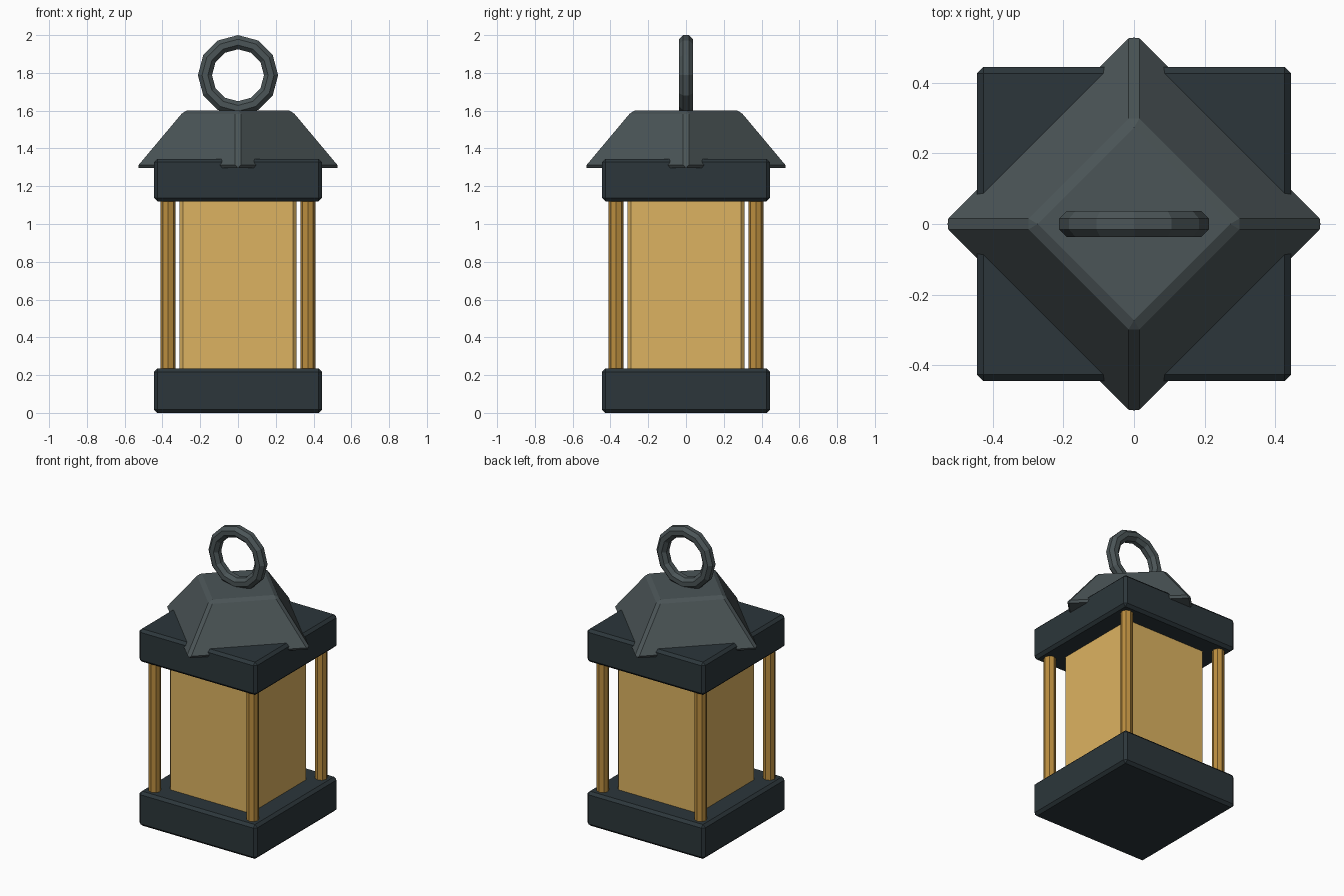
import bpy, bmesh, math
from mathutils import Matrix

if "Cube" in bpy.data.objects:
    bpy.data.objects.remove(bpy.data.objects["Cube"])


def material(name, rgb):
    m = bpy.data.materials.new(name)
    m.diffuse_color = (*rgb, 1)
    m.use_nodes = True
    m.node_tree.nodes["Principled BSDF"].inputs["Base Color"].default_value = m.diffuse_color
    return m


IRON = material("dark_iron", (0.025, 0.037, 0.043))
ROOF = material("roof_metal", (0.07, 0.09, 0.095))
BRASS = material("brass", (0.50, 0.27, 0.05))
GLASS = material("amber_glass", (0.72, 0.45, 0.12))


def finish(name, bm, mat, bevel=0.0):
    bmesh.ops.recalc_face_normals(bm, faces=bm.faces)
    me = bpy.data.meshes.new(name)
    bm.to_mesh(me)
    bm.free()
    ob = bpy.data.objects.new(name, me)
    bpy.context.collection.objects.link(ob)
    me.materials.append(mat)
    if bevel:
        b = ob.modifiers.new("bevel", "BEVEL")
        b.width = bevel
        b.segments = 1
        b.limit_method = 'ANGLE'
    return ob


def box(name, half, z0, z1, mat, bevel):
    bm = bmesh.new()
    bmesh.ops.create_cube(bm, size=1, matrix=Matrix.Translation((0, 0, (z0 + z1) / 2))
                          @ Matrix.Diagonal((2 * half, 2 * half, z1 - z0, 1)))
    return finish(name, bm, mat, bevel)


def cone(name, x, y, z0, z1, r0, r1, sides, mat, bevel=0.0):
    bm = bmesh.new()
    bmesh.ops.create_cone(bm, cap_ends=True, segments=sides, radius1=r0, radius2=r1,
                          depth=z1 - z0, matrix=Matrix.Translation((x, y, (z0 + z1) / 2)))
    return finish(name, bm, mat, bevel)


# Base, upper slab and glass body
box("base", 0.445, 0.0, 0.235, IRON, 0.018)
box("upper_slab", 0.445, 1.12, 1.345, IRON, 0.018)
box("glass_body", 0.31, 0.2, 1.15, GLASS, 0.018)

# Corner posts
for sx in (-1, 1):
    for sy in (-1, 1):
        cone("corner_post", sx * 0.37, sy * 0.37, 0.2, 1.15, 0.039, 0.039, 8, BRASS)

# Four-sided roof turned 45 degrees to the body
cone("roof", 0, 0, 1.296, 1.6, 0.555, 0.30, 4, ROOF, 0.019)

# Hanging ring, upright in the XZ plane
bm = bmesh.new()
N, M, R, r, cz = 12, 8, 0.175, 0.0405, 1.7875
rows = []
for i in range(N):
    a = 2 * math.pi * i / N
    row = []
    for j in range(M):
        b = 2 * math.pi * (j + 0.5) / M
        d = R + r * math.cos(b)
        row.append(bm.verts.new((d * math.cos(a), r * math.sin(b), cz + d * math.sin(a))))
    rows.append(row)
for i in range(N):
    for j in range(M):
        p, q, k = rows[i], rows[(i + 1) % N], (j + 1) % M
        bm.faces.new((p[j], q[j], q[k], p[k]))
finish("hanging_ring", bm, ROOF)
